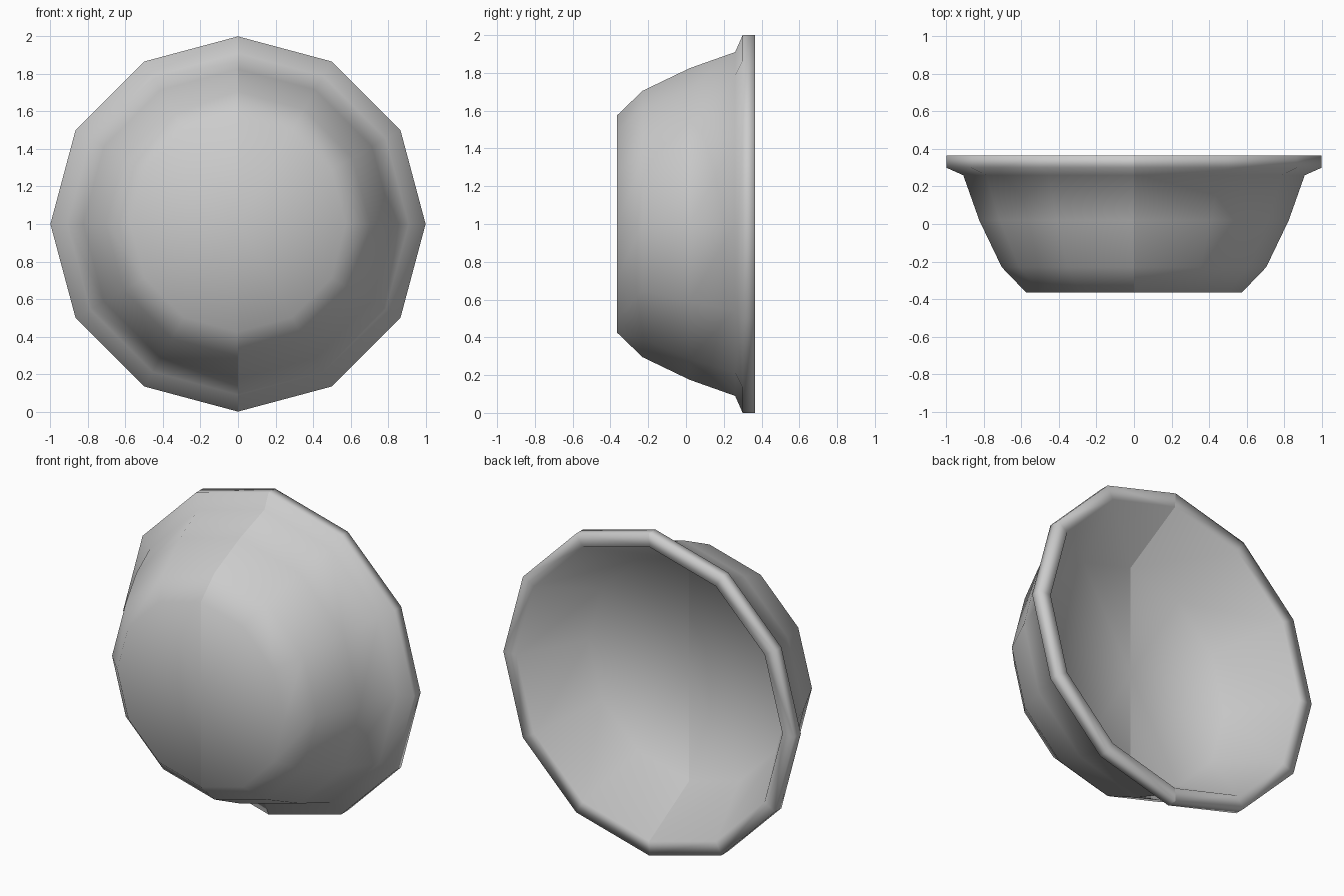
import bpy, bmesh, math
from mathutils import Vector

cube = bpy.data.objects.get("Cube")
if cube:
    bpy.data.objects.remove(cube, do_unlink=True)

# Single plain grey material
grey = bpy.data.materials.new("plain grey")
grey.use_nodes = True
colour = (0.6, 0.6, 0.6, 1)
grey.diffuse_color = colour
grey.node_tree.nodes["Principled BSDF"].inputs["Base Color"].default_value = colour

# Profile as (radius, y): foot, outer wall, flanged rim, inner wall, floor
PROFILE = [(0, -0.365), (0.575, -0.365), (0.705, -0.23), (0.825, 0.02),
           (0.91, 0.26), (1.0, 0.30), (1.0, 0.365), (0.915, 0.36),
           (0.69, -0.03), (0, -0.03)]
HALF_SIDES = 6

# Half of the bowl, swept around the y axis from bottom to top
bm = bmesh.new()
verts = [bm.verts.new((0, y, -r)) for r, y in PROFILE]
edges = [bm.edges.new(pair) for pair in zip(verts, verts[1:])]
bmesh.ops.spin(bm, geom=verts + edges, cent=(0, 0, 0), axis=(0, -1, 0),
               angle=math.pi, steps=HALF_SIDES)
# Keep the half on the +x side
if sum(v.co.x for v in bm.verts) < 0:
    for v in bm.verts:
        v.co.x = -v.co.x
bmesh.ops.remove_doubles(bm, verts=bm.verts[:], dist=0.001)
bmesh.ops.recalc_face_normals(bm, faces=bm.faces[:])
foot = min(bm.faces, key=lambda f: f.calc_center_median().y)
if foot.normal.dot(Vector((0, -1, 0))) < 0:
    bmesh.ops.reverse_faces(bm, faces=bm.faces[:])
for face in bm.faces:
    face.smooth = True

mesh = bpy.data.meshes.new("bowl")
bm.to_mesh(mesh)
bm.free()
mesh.materials.append(grey)
bowl = bpy.data.objects.new("bowl", mesh)
bowl.location.z = 1
bpy.context.collection.objects.link(bowl)

# Mirror the other half, leaving the centre seam unwelded
mirror = bowl.modifiers.new("mirror", 'MIRROR')
mirror.use_axis = (True, False, False)
mirror.use_mirror_merge = False
